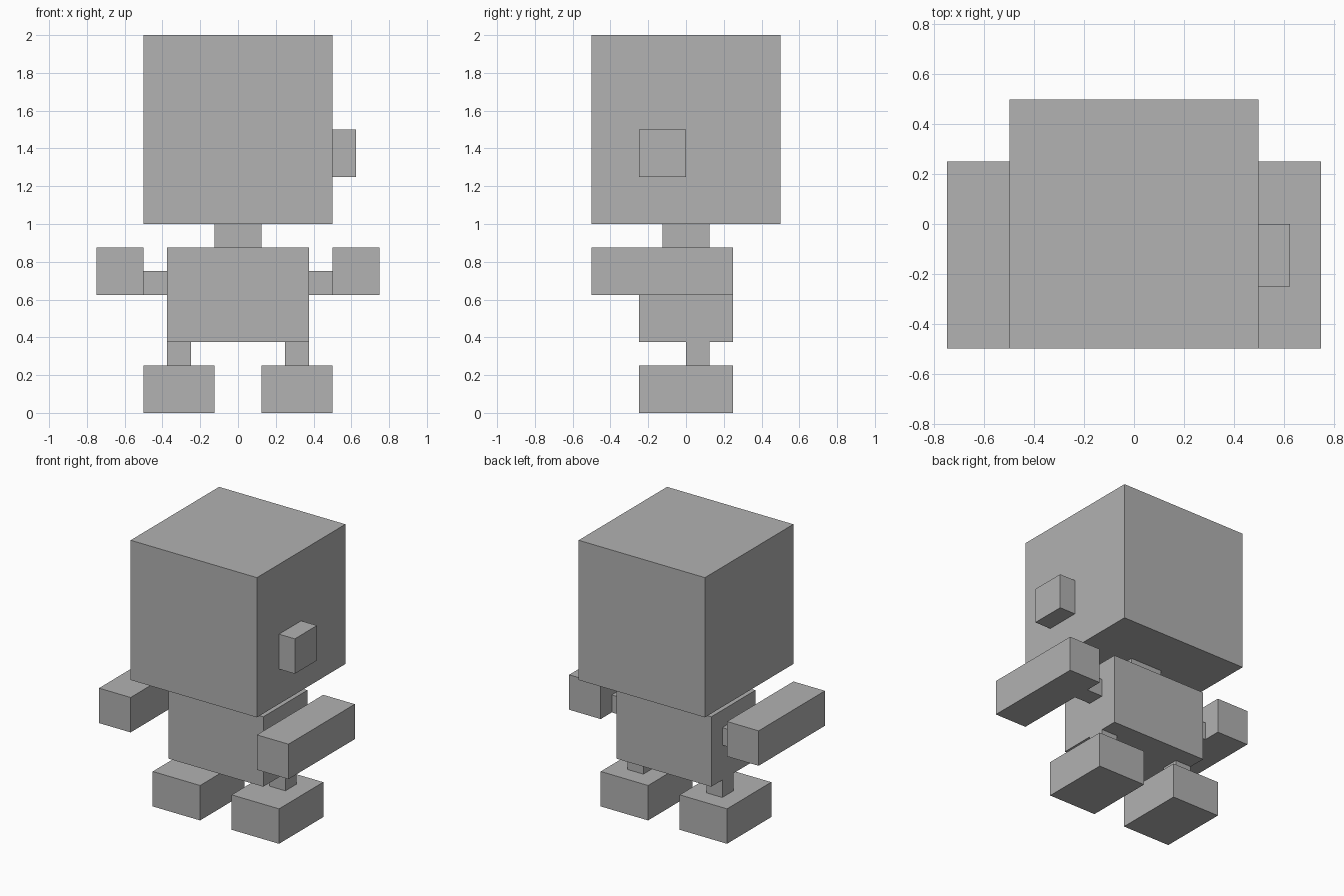
import bpy
import bmesh
from mathutils import Vector

old = bpy.data.objects.get("Cube")
if old:
    bpy.data.objects.remove(old, do_unlink=True)

# One plain grey for the whole figure
grey = bpy.data.materials.new("plain grey")
grey.use_nodes = True
colour = (0.445, 0.445, 0.445, 1)
grey.diffuse_color = colour
grey.node_tree.nodes["Principled BSDF"].inputs["Base Color"].default_value = colour


def box(name, low, high):
    """Box between two opposite corners."""
    low, high = Vector(low), Vector(high)
    bm = bmesh.new()
    bmesh.ops.create_cube(bm, size=1)
    bmesh.ops.scale(bm, vec=high - low, verts=bm.verts)
    mesh = bpy.data.meshes.new(name)
    bm.to_mesh(mesh)
    bm.free()
    mesh.materials.append(grey)
    obj = bpy.data.objects.new(name, mesh)
    obj.location = (low + high) / 2
    bpy.context.collection.objects.link(obj)


def pair(name, low, high):
    """Left box and its mirrored right twin."""
    box("left_" + name, low, high)
    box("right_" + name, (-high[0], low[1], low[2]), (-low[0], high[1], high[2]))


# Head, with a block on the left side only
box("head", (-0.5, -0.5, 1), (0.5, 0.5, 2))
box("left_side_block", (0.5, -0.25, 1.25), (0.625, 0, 1.5))

# Neck and body
box("neck", (-0.125, -0.125, 0.875), (0.125, 0.125, 1))
box("body", (-0.375, -0.25, 0.375), (0.375, 0.25, 0.875))

# Shoulders and forward-reaching arms
pair("shoulder", (0.375, 0, 0.625), (0.5, 0.125, 0.75))
pair("arm", (0.5, -0.5, 0.625), (0.75, 0.25, 0.875))

# Legs and feet
pair("leg", (0.25, 0, 0.25), (0.375, 0.125, 0.375))
pair("foot", (0.125, -0.25, 0), (0.5, 0.25, 0.25))
